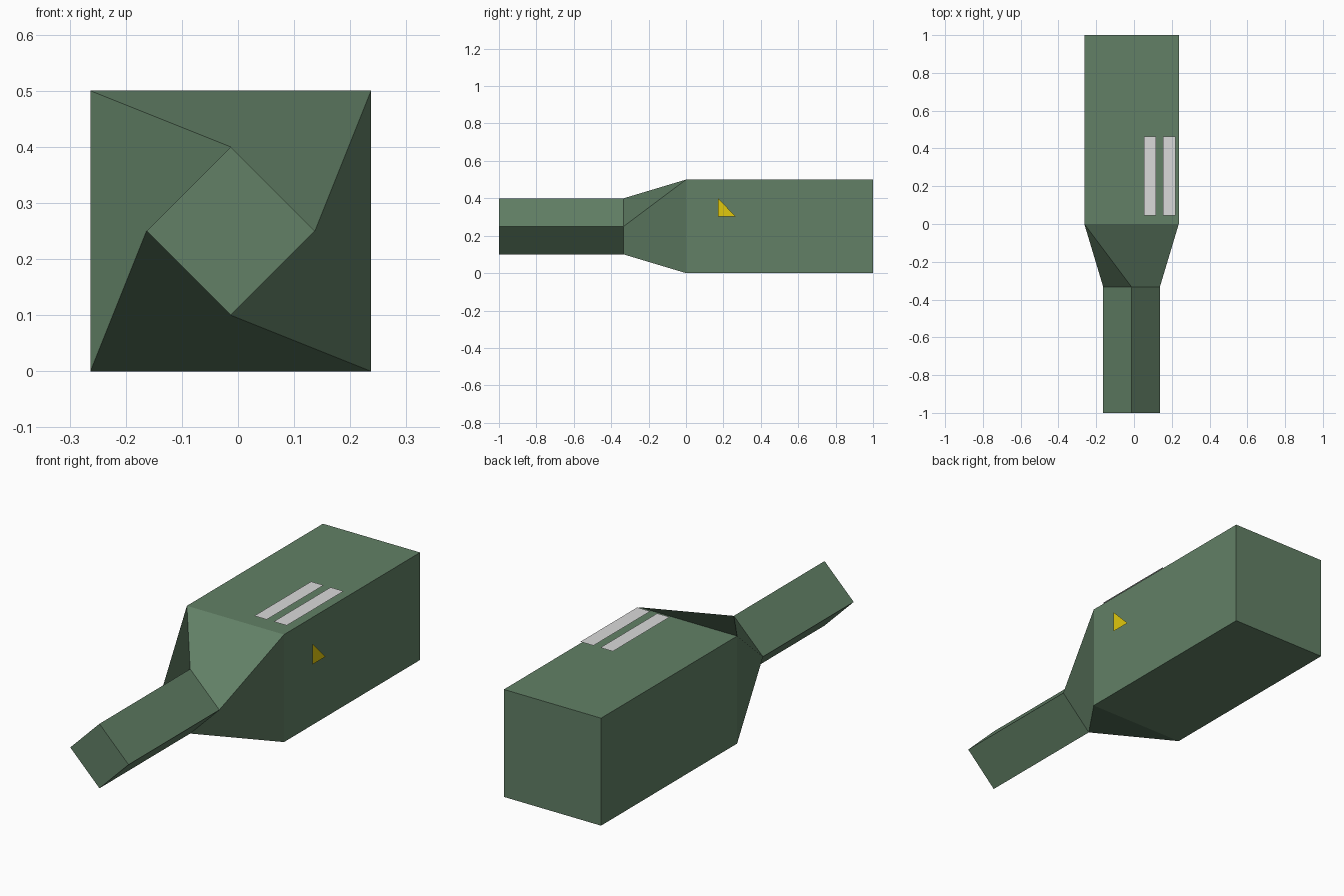
import bpy, bmesh, math

if "Cube" in bpy.data.objects:
    bpy.data.objects.remove(bpy.data.objects["Cube"])

CX, CZ = -0.013, 0.25   # axis of the body


def material(name, rgb):
    m = bpy.data.materials.new(name)
    m.diffuse_color = (*rgb, 1)
    m.use_nodes = True
    m.node_tree.nodes["Principled BSDF"].inputs["Base Color"].default_value = m.diffuse_color
    return m


green = material("dull green", (0.122, 0.216, 0.133))
white = material("light grey", (0.70, 0.70, 0.70))
yellow = material("yellow", (0.75, 0.58, 0.004))


def add_object(name, bm, mat):
    mesh = bpy.data.meshes.new(name)
    bm.to_mesh(mesh)
    bm.free()
    mesh.materials.append(mat)
    obj = bpy.data.objects.new(name, mesh)
    bpy.context.collection.objects.link(obj)
    return obj


def ring(bm, y, radius, start):
    """Four-sided section, clockwise seen from the front."""
    angles = [math.radians(start - 90 * i) for i in range(4)]
    return [bm.verts.new((CX + radius * math.cos(a), y, CZ + radius * math.sin(a)))
            for a in angles]


# Body: square box, twisted taper, then a diamond-section neck
bm = bmesh.new()
half_diagonal = 0.25 * math.sqrt(2)
rings = [ring(bm, 1, half_diagonal, 135),
         ring(bm, 0, half_diagonal, 135),
         ring(bm, -0.333, 0.15, 90),
         ring(bm, -1, 0.15, 90)]
for back, front in zip(rings, rings[1:]):
    for i in range(4):
        j = (i + 1) % 4
        bm.faces.new((back[j], back[i], front[i], front[j]))
# start each taper face so that its diagonal folds outwards
bm.faces.new(rings[0])
bm.faces.new(rings[-1][::-1])
bmesh.ops.recalc_face_normals(bm, faces=bm.faces)
add_object("body", bm, green)


def flat_plate(name, points, mat):
    bm = bmesh.new()
    bm.faces.new([bm.verts.new(p) for p in points])
    add_object(name, bm, mat)


# Two pale strips floating just above the top
for i, (x0, x1) in enumerate([(0.053, 0.117), (0.153, 0.22)]):
    flat_plate(f"top_strip_{i + 1}",
               [(x0, 0.044, 0.521), (x1, 0.044, 0.521),
                (x1, 0.462, 0.521), (x0, 0.462, 0.521)], white)

# Warning triangle floating beside the right face
flat_plate("side_triangle",
           [(0.263, 0.171, 0.302), (0.263, 0.267, 0.302), (0.263, 0.171, 0.4)], yellow)
